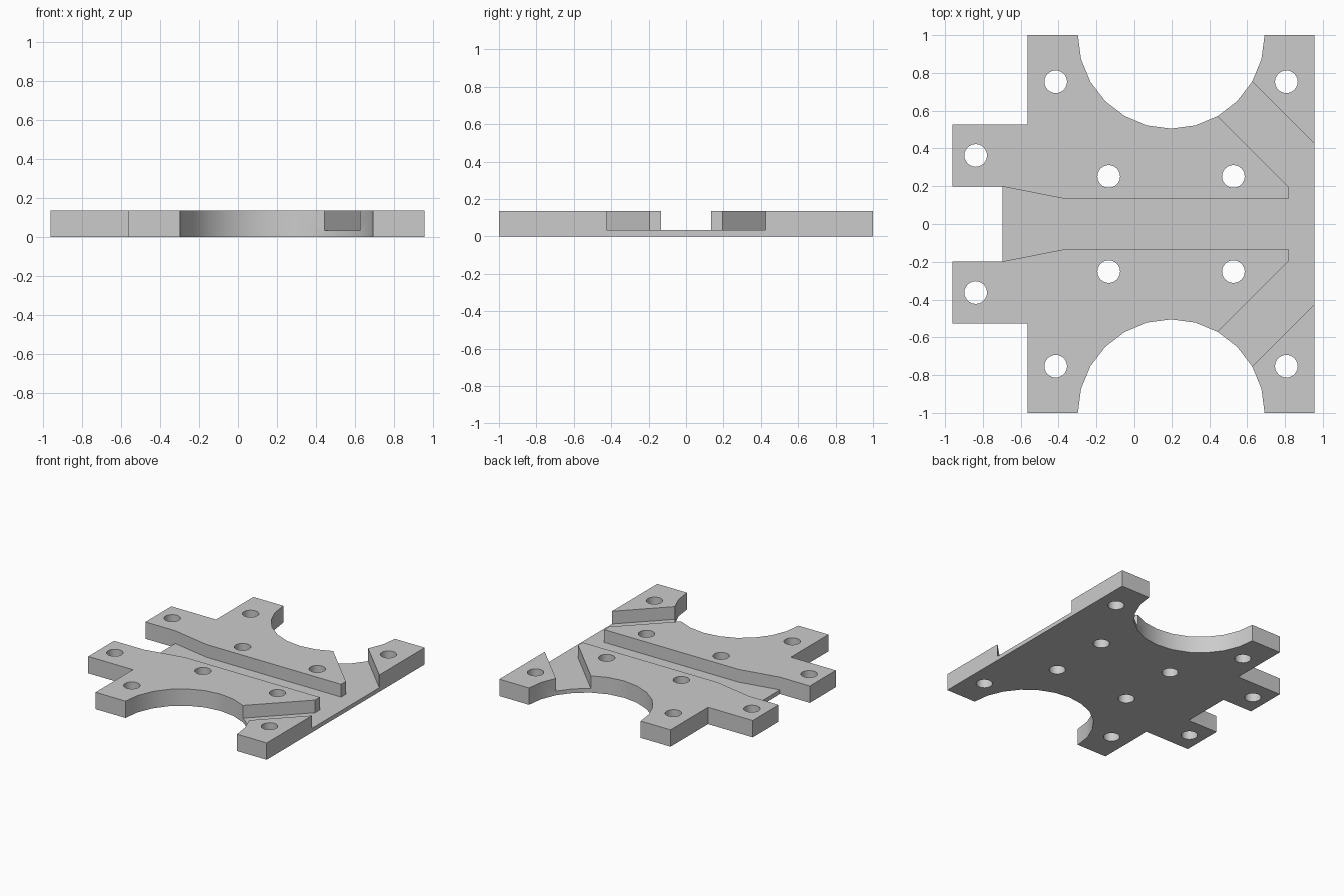
import bpy
import bmesh
from math import pi, sin, cos, radians

cube = bpy.data.objects.get("Cube")
if cube:
    bpy.data.objects.remove(cube, do_unlink=True)

TOP, FLOOR = 0.135, 0.033

grey = bpy.data.materials.new("plain_grey")
grey.use_nodes = True
colour = (0.6, 0.6, 0.6, 1)
grey.diffuse_color = colour
grey.node_tree.nodes["Principled BSDF"].inputs["Base Color"].default_value = colour


def mirrored(half):
    """Close a half outline by reflecting it in the x axis."""
    return half + [(x, -y) for x, y in reversed(half)]


def circle(x, y, r, n=24):
    return [(x + r * cos(2 * pi * i / n), y + r * sin(2 * pi * i / n)) for i in range(n)]


def prism(name, outlines, z0, z1):
    """Extrude flat outlines into solids in one object."""
    bm = bmesh.new()
    for outline in outlines:
        face = bm.faces.new([bm.verts.new((x, y, z0)) for x, y in outline])
        out = bmesh.ops.extrude_face_region(bm, geom=[face])
        moved = [v for v in out["geom"] if isinstance(v, bmesh.types.BMVert)]
        bmesh.ops.translate(bm, verts=moved, vec=(0, 0, z1 - z0))
    bmesh.ops.recalc_face_normals(bm, faces=bm.faces)
    mesh = bpy.data.meshes.new(name)
    bm.to_mesh(mesh)
    bm.free()
    mesh.materials.append(grey)
    obj = bpy.data.objects.new(name, mesh)
    bpy.context.collection.objects.link(obj)
    return obj


# Plate outline with side tabs and a round bite in each long end
bite = [(0.197 + 0.495 * cos(radians(a)), 1 + 0.495 * sin(radians(a)))
        for a in range(180, 361, 15)]
plate = prism("mounting_plate", [mirrored(
    [(-0.695, 0.198), (-0.96, 0.198), (-0.96, 0.526), (-0.563, 0.526), (-0.563, 1)]
    + bite + [(0.955, 1)])], 0, TOP)

# Channel with two diagonal branches
channel = prism("channel_cutter", [mirrored(
    [(-0.75, 0.187), (-0.695, 0.198), (-0.375, 0.135), (0.82, 0.135), (0.82, 0.195),
     (0.315, 0.70), (0.5, 0.88), (1.1, 0.28)])], FLOOR, 0.3)

# Screw holes
spots = [(-0.415, 0.753), (0.807, 0.753), (-0.838, 0.363), (-0.135, 0.252), (0.527, 0.252)]
holes = prism("hole_cutter", [circle(x, y * s, 0.06) for x, y in spots for s in (1, -1)],
              -0.1, 0.3)

for cutter in (channel, holes):
    cutter.hide_render = True
    cutter.hide_set(True)
    cut = plate.modifiers.new(cutter.name, "BOOLEAN")
    cut.operation = "DIFFERENCE"
    cut.solver = "EXACT"
    cut.object = cutter

# Bake the cuts, then drop the cutters
bpy.context.view_layer.objects.active = plate
plate.select_set(True)
for cutter in (channel, holes):
    bpy.ops.object.modifier_apply(modifier=cutter.name)
for cutter in (channel, holes):
    bpy.data.objects.remove(cutter, do_unlink=True)
bpy.ops.object.shade_smooth_by_angle(angle=radians(30))
